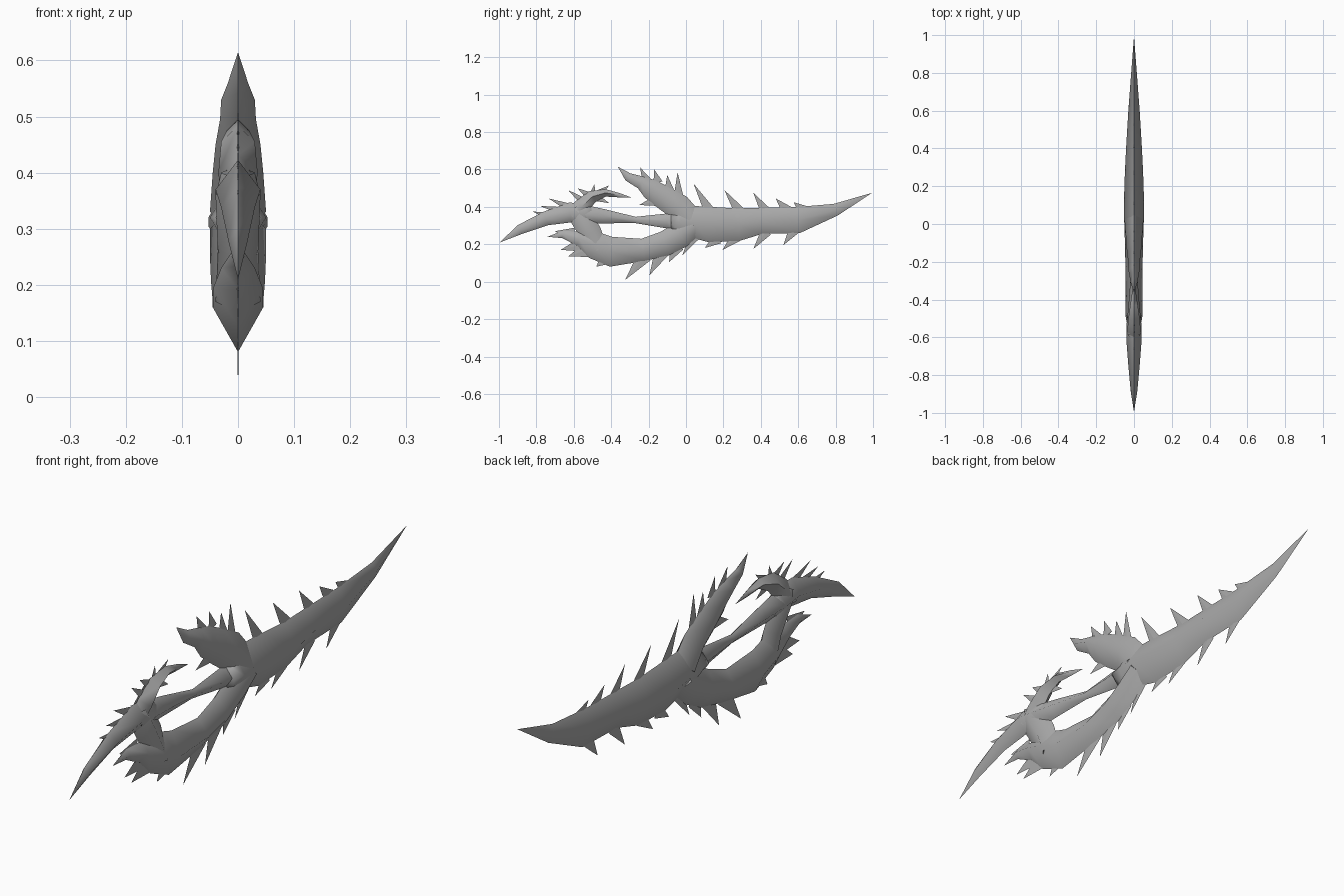
import bpy
import bmesh
import math
from mathutils import Vector

UNIT = 0.01  # all layout figures are in hundredths

default_cube = bpy.data.objects.get("Cube")
if default_cube:
    bpy.data.objects.remove(default_cube, do_unlink=True)

metal = bpy.data.materials.new("dull grey metal")
metal.use_nodes = True
GREY = (0.4, 0.4, 0.4, 1)
metal.diffuse_color = GREY
metal.node_tree.nodes["Principled BSDF"].inputs["Base Color"].default_value = GREY


def finish(bm, name, smooth):
    """Turn a bmesh into a named, coloured object."""
    bmesh.ops.recalc_face_normals(bm, faces=bm.faces[:])
    mesh = bpy.data.meshes.new(name)
    bm.to_mesh(mesh)
    bm.free()
    mesh.materials.append(metal)
    obj = bpy.data.objects.new(name, mesh)
    bpy.context.collection.objects.link(obj)
    if smooth:
        bpy.ops.object.select_all(action="DESELECT")
        obj.select_set(True)
        bpy.context.view_layer.objects.active = obj
        bpy.ops.object.shade_smooth_by_angle(angle=math.radians(80))
    return obj


def limb(name, stations):
    """Loft a diamond section along (y, z, half height, half width) stations."""
    bm = bmesh.new()
    centres = [Vector((0, y, z)) * UNIT for y, z, _, _ in stations]
    last = len(stations) - 1
    rings = []
    for i, (_, _, height, width) in enumerate(stations):
        along = (centres[min(i + 1, last)] - centres[max(i - 1, 0)]).normalized()
        up = Vector((0, -along.z, along.y)) * height * UNIT
        side = Vector((width * UNIT, 0, 0))
        offsets = (up, side, -up, -side) if height else (Vector(),)
        rings.append([bm.verts.new(centres[i] + o) for o in offsets])
    bm.faces.new(rings[0])
    for a, b in zip(rings, rings[1:]):
        for k in range(4):
            n = (k + 1) % 4
            if len(b) == 1:
                bm.faces.new((a[k], a[n], b[0]))
            else:
                bm.faces.new((a[k], a[n], b[n], b[k]))
    return finish(bm, name, True)


def spikes(name, half_base, pairs):
    """Thin flat thorns, each given as base y, z and tip y, z."""
    bm = bmesh.new()
    for by, bz, ty, tz in pairs:
        base, tip = Vector((0, by, bz)) * UNIT, Vector((0, ty, tz)) * UNIT
        aim = (tip - base).normalized()
        across = Vector((0, -aim.z, aim.y)) * half_base * UNIT
        thick = Vector((0.002, 0, 0))
        foot = [bm.verts.new(base + o) for o in (across, thick, -across, -thick)]
        point = bm.verts.new(tip)
        bm.faces.new(foot)
        for k in range(4):
            bm.faces.new((foot[k], foot[(k + 1) % 4], point))
    return finish(bm, name, False)


# Long rear blade, swept up to a point
limb("main_blade", [
    (-8, 32, 5, 4), (-3, 32, 8, 5), (4, 32, 8.5, 5.3), (13, 30.5, 9.5, 5.3),
    (28, 30.5, 8.7, 4.8), (40, 32.5, 7, 4.2), (60, 33, 7, 3),
    (80, 38.5, 3.3, 1.5), (99.5, 47.5, 0, 0)])

# Upper claw rising forward from the hub
limb("upper_claw", [
    (2, 33, 7, 5), (-4, 40, 7, 4.5), (-12, 45, 6.3, 4), (-19, 49.5, 5.5, 3.2),
    (-24, 53, 3.5, 3), (-31, 56, 2.3, 1.8), (-36.5, 61.5, 0, 0)])

# Slim rod through the middle, opening into the front joint
limb("central_rod", [
    (-2, 32, 6, 4), (-10, 32.5, 4, 3), (-27, 33, 1.7, 1.7),
    (-44, 35, 3.8, 3), (-54, 36, 5, 4), (-60, 36, 4, 3)])

# Front point curving downward
limb("front_beak", [
    (-48, 35, 3, 3), (-54, 36, 6, 4), (-62, 37, 5.3, 4), (-75, 33.8, 3.8, 3),
    (-89, 27.8, 2.6, 1.7), (-99.5, 21, 0, 0)])

# Lower claw sweeping under the rod
limb("lower_claw", [
    (4, 30, 6, 5), (-3, 25, 7, 5), (-11, 20.5, 6.7, 4.8), (-23, 17, 6, 4.5),
    (-40, 16, 8, 4.5), (-49, 19.5, 7.3, 4.4), (-57, 23, 4, 3),
    (-66, 25.3, 2, 1.5), (-74, 24, 0, 0)])

# Bridge between the lower claw and the front joint
limb("front_bridge", [
    (-47, 17, 5, 4), (-51, 26, 6, 3.6), (-57, 36, 6, 4), (-59, 40, 3, 3)])

# Small horn on the front joint, bent backward
limb("front_horn", [
    (-61, 35, 4, 3), (-56, 40, 4.3, 3.5), (-50, 45.5, 3.3, 3),
    (-43, 47.5, 2, 2), (-36, 46.3, 1.2, 1), (-29, 45, 0, 0)])

# Thorns along every edge
spikes("blade_top_spikes", 3, [
    (13, 37, 4, 52.5), (29, 37, 20.5, 49), (43, 37, 36, 47.5),
    (54, 38, 48, 44.5), (63, 38, 57.5, 42.5)])
spikes("blade_bottom_spikes", 3, [
    (5, 25, -2, 14), (17, 23, 10, 18), (27, 24, 19.5, 17),
    (43, 27, 36, 17.5), (58, 28, 52, 19.5)])
spikes("lower_claw_spikes", 4, [
    (-5, 19, -9, 10.5), (-13, 16, -19.5, 3.5), (-22, 14, -32.5, 1),
    (-42, 13, -48, 8), (-53, 17, -63, 13.5), (-55, 20, -67, 17),
    (-60, 25, -70, 27)])
spikes("upper_claw_spikes", 2.5, [
    (-4, 46, -4.5, 58.5), (-9, 49, -10, 57), (-15, 53, -17, 60),
    (-21, 54, -24.5, 61), (-17, 43, -25, 41)])
spikes("beak_spikes", 2, [
    (-73, 35, -82, 37.5), (-67, 38, -78, 40.5), (-63, 40, -73.5, 44.5)])
spikes("horn_spikes", 2, [
    (-55, 43, -63, 49), (-52, 46, -58, 50), (-47, 47, -41, 51.5),
    (-50, 46, -49, 52), (-48, 45, -41, 42)])
